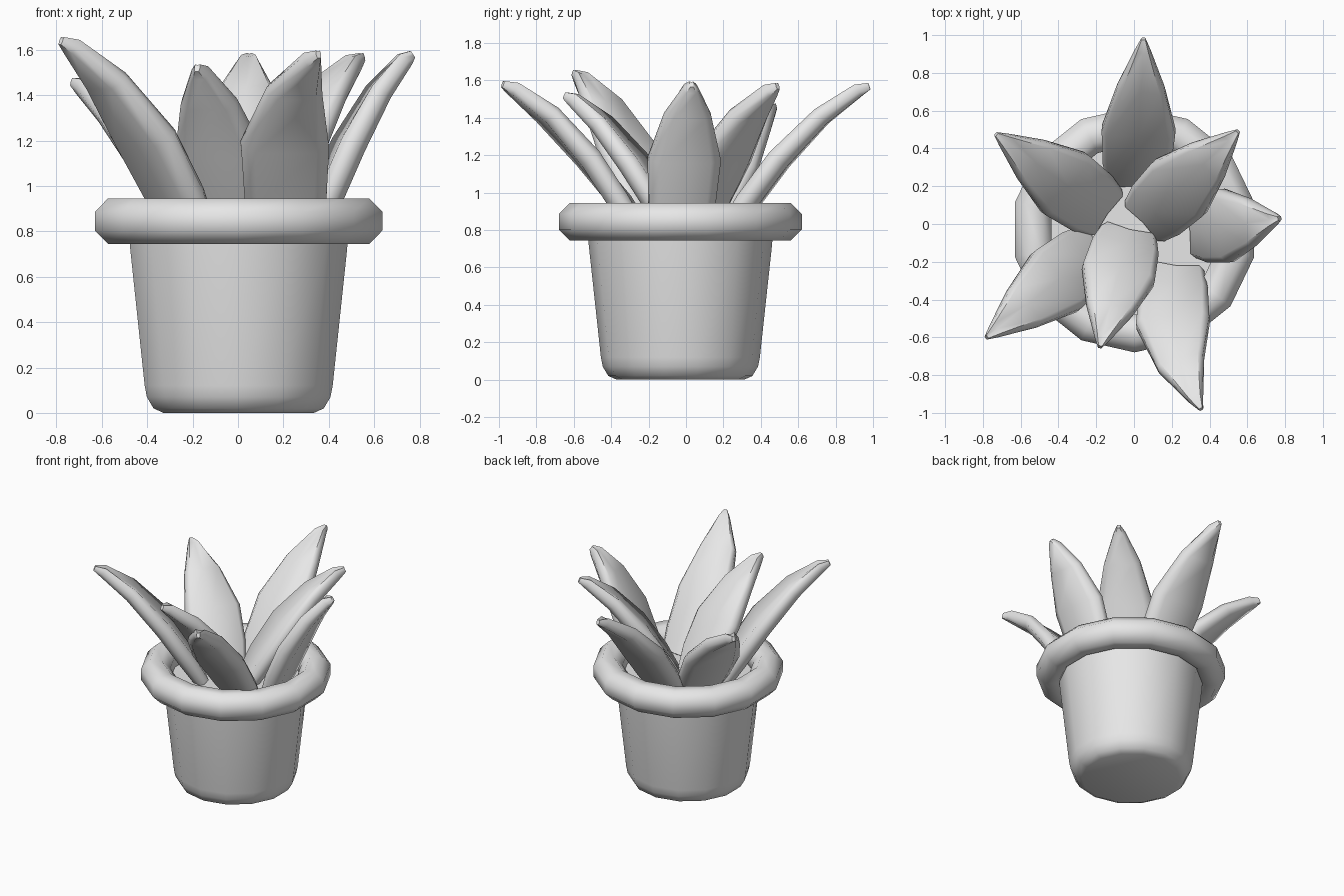
import bpy
import bmesh
from math import cos, sin, pi, radians
from mathutils import Vector

cube = bpy.data.objects.get("Cube")
if cube:
    bpy.data.objects.remove(cube, do_unlink=True)

grey = bpy.data.materials.new("plain_grey")
grey.use_nodes = True
COLOUR = (0.8, 0.8, 0.8, 1)
grey.diffuse_color = COLOUR
grey.node_tree.nodes["Principled BSDF"].inputs["Base Color"].default_value = COLOUR

SIDES = 14
CENTRE = Vector((0.003, -0.03, 0))


def loft(name, rings, closed=False):
    """Skin a row of point rings; cap the ends, or join them when closed."""
    bm = bmesh.new()
    rows = [[bm.verts.new(p) for p in ring] for ring in rings]
    n = len(rows[0])
    pairs = list(zip(rows, rows[1:]))
    if closed:
        pairs.append((rows[-1], rows[0]))
    else:
        bm.faces.new(rows[0])
        bm.faces.new(rows[-1])
    for a, b in pairs:
        for i in range(n):
            j = (i + 1) % n
            bm.faces.new((a[i], a[j], b[j], b[i]))
    bmesh.ops.recalc_face_normals(bm, faces=bm.faces)
    mesh = bpy.data.meshes.new(name)
    bm.to_mesh(mesh)
    bm.free()
    mesh.materials.append(grey)
    obj = bpy.data.objects.new(name, mesh)
    bpy.context.collection.objects.link(obj)
    bpy.ops.object.select_all(action="DESELECT")
    obj.select_set(True)
    bpy.context.view_layer.objects.active = obj
    bpy.ops.object.shade_smooth_by_angle(angle=radians(55))
    return obj


def circle(r, z):
    step = 2 * pi / SIDES
    return [CENTRE + Vector((r * cos((i + 0.5) * step), r * sin((i + 0.5) * step), z))
            for i in range(SIDES)]


# Pot: tapered body with rounded foot, closed inside by the soil surface
body = [(0.34, 0), (0.385, 0.02), (0.415, 0.07), (0.425, 0.12),
        (0.49, 0.72), (0.5, 0.86), (0.46, 0.88), (0.46, 0.8)]
loft("pot", [circle(r, z) for r, z in body])

# Rim: thick rounded ring
tube = [(k + 0.5) * pi / 4 for k in range(8)]
loft("rim", [circle(0.55 + 0.108 * cos(a), 0.845 + 0.108 * sin(a)) for a in tube], closed=True)

# Leaf course: outward share, upward share, half width, half thickness
COURSE = [(0, 0, 0.15, 0.05), (0.13, 0.19, 0.18, 0.06), (0.36, 0.49, 0.195, 0.06),
          (0.66, 0.79, 0.125, 0.05), (0.92, 0.97, 0.04, 0.036), (1, 1, 0.012, 0.018)]
# Leaf cross-section: a slab with rounded long edges and a slight hollow on top
SECTION = [(1, -0.35), (1, 0.45), (0.82, 1), (0, 0.75), (-0.82, 1),
           (-1, 0.45), (-1, -0.35), (-0.7, -1), (0.7, -1)]
BASE_Z = 0.8


def leaf(name, base, tip, bow=0):
    start = Vector((*base, BASE_Z))
    span = Vector(tip) - start
    out = Vector((span.x, span.y, 0))
    across = Vector((-out.y, out.x, 0)).normalized()
    path = [start + out * u + Vector((0, 0, span.z * v)) + across * bow * sin(pi * u)
            for u, v, _, _ in COURSE]
    rings = []
    for i, (_, _, w, t) in enumerate(COURSE):
        tangent = (path[min(i + 1, len(path) - 1)] - path[max(i - 1, 0)]).normalized()
        side = Vector((-tangent.y, tangent.x, 0)).normalized()
        up = tangent.cross(side)
        rings.append([path[i] + side * w * a + up * t * b for a, b in SECTION])
    loft(name, rings)


# Leaves
leaf("leaf_back", (0.01, 0.23), (0.05, 0.98, 1.57))
leaf("leaf_back_left", (0.07, 0.03), (0.55, 0.49, 1.57))
leaf("leaf_left", (0.33, -0.03), (0.77, 0.03, 1.58))
leaf("leaf_front_left", (0.22, -0.25), (0.355, -0.98, 1.58), bow=-0.07)
leaf("leaf_front", (-0.03, -0.06), (-0.18, -0.65, 1.52))
leaf("leaf_front_right", (-0.21, -0.14), (-0.78, -0.6, 1.64))
leaf("leaf_back_right", (-0.165, 0.07), (-0.73, 0.475, 1.46))
